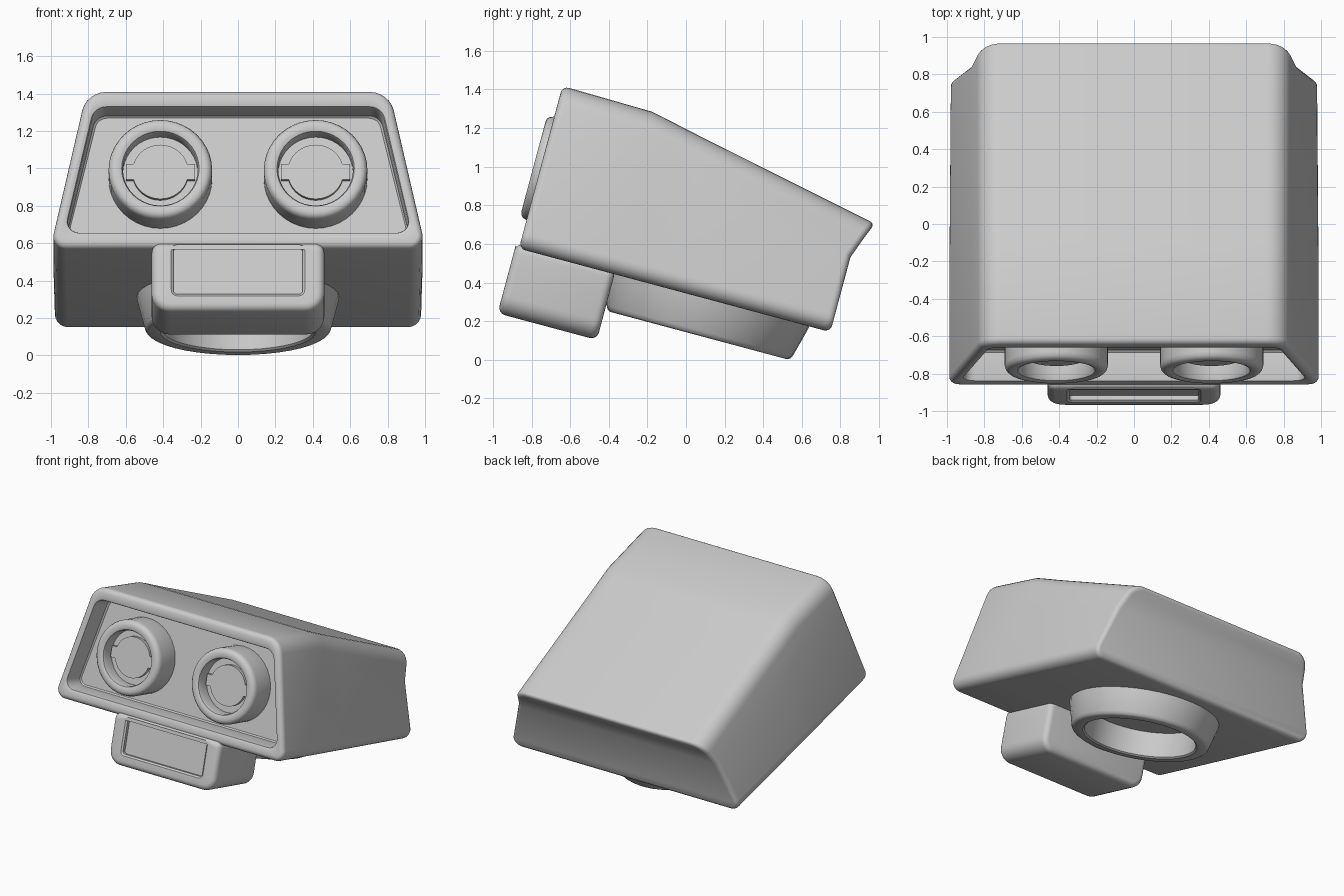
import bpy, bmesh, math
from math import sin, cos, pi

TILT = -math.radians(15)   # whole head leans down toward the back

old = bpy.data.objects.get("Cube")
if old:
    bpy.data.objects.remove(old)

grey = bpy.data.materials.new("plain_grey")
grey.use_nodes = True
grey.diffuse_color = (0.6, 0.6, 0.6, 1)
grey.node_tree.nodes["Principled BSDF"].inputs["Base Color"].default_value = (0.6, 0.6, 0.6, 1)


def finish(name, bm):
    """Turn a bmesh into a tilted, smooth-shaded object."""
    bmesh.ops.recalc_face_normals(bm, faces=bm.faces)
    mesh = bpy.data.meshes.new(name)
    bm.to_mesh(mesh)
    bm.free()
    mesh.materials.append(grey)
    ob = bpy.data.objects.new(name, mesh)
    bpy.context.collection.objects.link(ob)
    ob.rotation_euler.x = TILT
    bpy.ops.object.select_all(action='DESELECT')
    ob.select_set(True)
    bpy.context.view_layer.objects.active = ob
    bpy.ops.object.shade_smooth_by_angle(angle=math.radians(35))
    return ob


def section(y, w0, w1, z0, z1, r0, r1, inset=0.0, split=0.68, n=6):
    """Rounded trapezoid ring; y may be a number or a function of height."""
    w0, w1, z0, z1 = w0 - inset, w1 - inset, z0 + inset, z1 - inset
    r0, r1 = max(r0 - inset, 0.012), max(r1 - inset, 0.012)
    lean = math.atan2(w0 - w1, z1 - z0)     # tilt of the side wall
    k0 = r0 * math.tan((pi / 2 + lean) / 2)
    k1 = r1 * math.tan((pi / 2 - lean) / 2)
    half = []
    for i in range(n + 1):
        a = -pi / 2 + (pi / 2 + lean) * i / n
        half.append((w0 - k0 + r0 * cos(a), z0 + r0 + r0 * sin(a)))
    half.append((w0 + (w1 - w0) * split, z0 + (z1 - z0) * split))
    for i in range(n + 1):
        a = lean + (pi / 2 - lean) * i / n
        half.append((w1 - k1 + r1 * cos(a), z1 - r1 + r1 * sin(a)))
    full = half + [(-x, z) for x, z in reversed(half)]
    return [(x, y(z) if callable(y) else y, z) for x, z in full]


def loft(name, rings):
    """Skin a list of rings and close both ends with crosswise strips."""
    bm = bmesh.new()
    loops = [[bm.verts.new(p) for p in ring] for ring in rings]
    n = len(loops[0])
    for a, b in zip(loops, loops[1:]):
        for i in range(n):
            j = (i + 1) % n
            bm.faces.new((a[i], a[j], b[j], b[i]))
    for end in (loops[0], loops[-1]):
        for i in range(n // 2 - 1):
            bm.faces.new((end[i], end[i + 1], end[n - 2 - i], end[n - 1 - i]))
    return finish(name, bm)


def fillet(y, r, dims, inward, steps=4):
    """Rings rounding an end edge; inward is the direction into the body."""
    rings = []
    for i in range(steps + 1):
        a = pi / 2 * i / steps
        d, s = r * (1 - sin(a)) * inward, r * (1 - cos(a))
        yy = (lambda z, d=d: y(z) + d) if callable(y) else y + d
        rings.append(section(yy, *dims, inset=s))
    return rings


def lathe(name, profile, centre, axis, segments=40):
    """Revolve (radius, height) points around the y or z axis."""
    bm = bmesh.new()
    cx, cy, cz = centre
    loops = []
    for r, h in profile:
        ring = []
        for i in range(segments):
            u, v = r * cos(2 * pi * i / segments), r * sin(2 * pi * i / segments)
            p = (cx + u, h, cz + v) if axis == 'y' else (cx + u, cy + v, h)
            ring.append(bm.verts.new(p))
        loops.append(ring)
    for a, b in zip(loops, loops[1:]):
        for i in range(segments):
            j = (i + 1) % segments
            bm.faces.new((a[i], a[j], b[j], b[i]))
    bm.faces.new(loops[-1])
    return finish(name, bm)


# Head shell: recessed face panel, rounded rim, sloping top, lipped back
FRONT, PANEL = -0.985, -0.815


def body(top):
    return (1.005, 0.81, 0.332, top, 0.07, 0.13)


def back_y(z):
    return 0.685 + 0.4 * max(0, z - 0.742)


recess = (0.925, 0.765, 0.42, 1.11, 0.06, 0.08)
rings = [section(PANEL, *recess, inset=0.015), section(PANEL + -0.01, *recess, inset=0.005),
         section(FRONT + 0.02, *recess), section(FRONT + 0.006, *recess, inset=-0.005),
         section(FRONT, *recess, inset=-0.018)]
rings += reversed(fillet(FRONT, 0.035, body(1.203), 1))
rings += [section(y, *body(top)) for y, top in
          ((-0.5, 1.195), (-0.4, 1.174), (-0.3, 1.152), (-0.2, 1.131))]
rings += fillet(back_y, 0.035, body(0.94), -1)
loft("head_shell", rings)

# Mouth block with an inset front panel
jaw = (0.462, 0.462, -0.02, 0.358, 0.1, 0.05)
mouth = (0.345, 0.345, 0.073, 0.332, 0.02, 0.02)
rings = [section(-0.97, *mouth), section(-0.995, *mouth), section(-1.005, *mouth, inset=-0.012)]
rings += reversed(fillet(-1.005, 0.04, jaw, 1))
rings += fillet(-0.472, 0.04, jaw, -1)
loft("mouth_block", rings)

# Neck collar, open underneath
lathe("neck_collar", [(0.545, 0.36), (0.538, 0.31), (0.5, 0.165), (0.49, 0.147), (0.475, 0.138),
                      (0.415, 0.138), (0.403, 0.148), (0.4, 0.328)], (0, 0.03, 0), 'z')


def pupil(name, x, z, r=0.15, tab=0.185, h=0.042):
    """Round plate with a square tab on each side."""
    a0 = math.asin(h / r)
    outline = []
    for side in (1, -1):
        for i in range(17):
            a = a0 + (pi - 2 * a0) * i / 16
            outline.append((side * r * cos(a), side * r * sin(a)))
        outline += [(-side * tab, side * h), (-side * tab, -side * h)]
    bm = bmesh.new()
    face = bm.faces.new([bm.verts.new((x + u, -0.915, z + v)) for u, v in outline])
    ext = bmesh.ops.extrude_face_region(bm, geom=[face])
    moved = [g for g in ext["geom"] if isinstance(g, bmesh.types.BMVert)]
    bmesh.ops.translate(bm, verts=moved, vec=(0, -0.035, 0))
    return finish(name, bm)


# Eyes: cupped rings with tabbed pupils
for side, sx in (("left", 1), ("right", -1)):
    x, z = sx * 0.415, 0.762
    lathe(side + "_eye_ring", [(0.277, PANEL + 0.02), (0.277, -0.985), (0.271, -1.005), (0.258, -1.018),
                               (0.243, -1.022), (0.222, -1.022), (0.207, -1.016), (0.2, -1.0),
                               (0.2, -0.92)], (x, 0, z), 'y')
    pupil(side + "_pupil", x, z)
